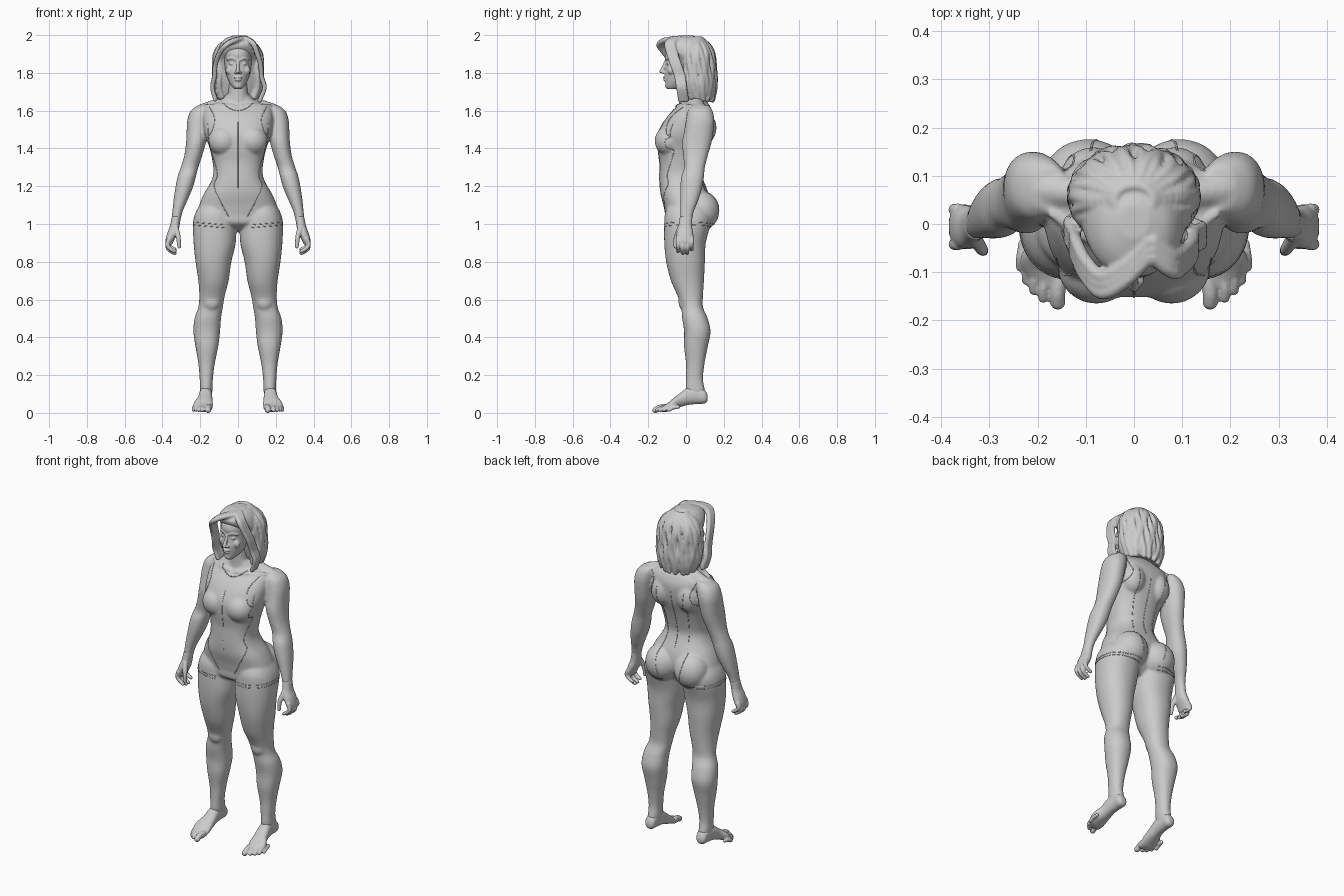
import bpy
import bmesh
import math
from mathutils import Vector
from mathutils.bvhtree import BVHTree

default_cube = bpy.data.objects.get("Cube")
if default_cube:
    bpy.data.objects.remove(default_cube, do_unlink=True)

UNIT = 0.01  # all part sizes below are in hundredths

clay = bpy.data.materials.new("clay_grey")
clay.use_nodes = True
clay.diffuse_color = (0.6, 0.6, 0.6, 1)
clay.node_tree.nodes["Principled BSDF"].inputs["Base Color"].default_value = clay.diffuse_color

# Unit ball reused by every rounded form
ball = bmesh.new()
bmesh.ops.create_icosphere(ball, subdivisions=3, radius=1)
BALL_VERTS = [v.co.copy() for v in ball.verts]
BALL_FACES = [[v.index for v in f.verts] for f in ball.faces]
ball.free()


class Part:
    """Collects overlapping closed forms that are fused into one skin."""

    def __init__(self):
        self.verts, self.faces = [], []

    def add(self, verts, faces):
        start = len(self.verts)
        self.verts += [Vector(v) * UNIT for v in verts]
        self.faces += [[start + i for i in face] for face in faces]

    def blob(self, centre, size):
        centre = Vector(centre)
        self.add([centre + Vector(a * b for a, b in zip(v, size)) for v in BALL_VERTS], BALL_FACES)

    def stroke(self, points, start_radius, end_radius, steps=6):
        path = spline(points, steps)
        for i, point in enumerate(path):
            t = i / (len(path) - 1)
            radius = start_radius + (end_radius - start_radius) * t
            self.blob(point, (radius, radius, radius))

    def tube(self, rows, along="z", power=2.2, sides=40):
        """Loft of rounded sections; a row is position, low/high, low/high."""
        verts, faces = [], []
        sections = spline(rows, 6)
        for k, u_low, u_high, v_low, v_high in sections:
            for i in range(sides):
                angle = math.tau * i / sides
                c, s = math.cos(angle), math.sin(angle)
                c = math.copysign(abs(c) ** (2 / power), c)
                s = math.copysign(abs(s) ** (2 / power), s)
                u = (u_low + u_high + (u_high - u_low) * c) / 2
                v = (v_low + v_high + (v_high - v_low) * s) / 2
                verts.append((u, v, k) if along == "z" else (u, k, v))
        for r in range(len(sections) - 1):
            for i in range(sides):
                a, b = r * sides + i, r * sides + (i + 1) % sides
                faces.append((a, b, b + sides, a + sides))
        last = len(verts) - sides
        faces += [list(range(sides)), list(range(last, len(verts)))]
        self.add(verts, faces)

    def finish(self, name, voxel, relax, mirrored=True):
        mesh = bpy.data.meshes.new(name)
        mesh.from_pydata(self.verts, [], self.faces)
        mesh.materials.append(clay)
        obj = bpy.data.objects.new(name, mesh)
        bpy.context.scene.collection.objects.link(obj)
        if mirrored:
            obj.modifiers.new("mirror", "MIRROR").use_mirror_merge = False
        skin = obj.modifiers.new("skin", "REMESH")
        skin.mode = "VOXEL"
        skin.voxel_size = voxel
        skin.use_smooth_shade = True
        soften = obj.modifiers.new("soften", "SMOOTH")
        soften.factor = 0.5
        soften.iterations = relax
        return obj


def spline(points, steps):
    """Smooth curve through points of any dimension."""
    pts = [Vector(p) for p in points]
    pts = [pts[0]] + pts + [pts[-1]]
    out = []
    for a, b, c, d in zip(pts, pts[1:], pts[2:], pts[3:]):
        for i in range(steps):
            t = i / steps
            out.append((b * 2 + (c - a) * t + (a * 2 - b * 5 + c * 4 - d) * t ** 2
                        + (b * 3 - a - c * 3 + d) * t ** 3) / 2)
    return out + [pts[-1]]


def centred(rows):
    """Rows of height, half width, front, back."""
    return [(z, -w, w, front, back) for z, w, front, back in rows]


# Body: torso, neck, arm and leg
body = Part()
body.tube(centred([
    (96, 4, -3, 5), (100, 17, -10, 9), (105, 21, -11, 12), (110, 20.5, -12, 13),
    (116, 18, -13.5, 12), (122, 14.5, -14, 9.5), (127, 13, -14, 8), (133, 13.5, -14, 9),
    (140, 15, -15, 11), (147, 17.5, -15, 13.5), (153, 18.5, -12.5, 14.5), (158, 18.5, -9, 14.5),
    (162, 17, -5, 13), (165, 10, -3, 11), (168, 6, -3, 9)]), power=2.4)
body.tube(centred([(160, 6, -4, 10), (166, 5.5, -3.5, 8), (172, 5, -3.5, 7), (179, 5, -4, 7)]))
body.tube([
    (163, 14, 21, 3, 12), (160, 14, 25, 1, 14), (155, 15, 26.8, 0, 15), (149, 16, 27.2, -1, 14.5),
    (143, 17, 27.5, -2, 13.5), (136, 19, 28.5, -1.5, 11.5), (130, 21, 30.3, -1, 10),
    (125, 22.3, 32, -2.5, 9.5), (119, 24, 33.2, -3, 8.5), (112, 27, 34.2, -3, 6.3),
    (106, 29.5, 34.8, -3, 4), (99, 31, 35.5, -3, 2.5)])
body.tube([
    (112, 4, 19, -8, 9), (106, 2, 22.5, -11, 13), (100, 1, 23.8, -11.5, 13),
    (90, 1.2, 23.5, -11.5, 10.5), (80, 3.5, 22.5, -10.5, 10), (70, 5, 21, -8, 9.5),
    (62, 7, 20.5, -4.5, 9), (56, 8, 21, -2.5, 9), (50, 9, 23, -2, 11.5), (43, 9.5, 23.6, -1, 13),
    (35, 10.5, 22.5, -1, 11.5), (26, 12.3, 21, 0, 9.8), (18, 13.3, 20.3, 0, 9),
    (12, 13.5, 20.2, 0, 10), (7, 14.5, 19.5, 2, 10)])
# Muscle and soft forms: buttock, bust, shoulder blade, kneecap
body.blob((9.5, 8, 107), (10, 9.7, 10.5))
body.blob((7.8, -9, 144), (8, 7.6, 8))
body.blob((8.5, 9, 151), (7, 7, 9))
body.blob((14, -1, 59), (4.5, 3, 5))
# Neck slope and collarbone
body.stroke([(3, 4, 168), (9, 6, 164), (18, 7, 160.5)], 3, 3.5)
body.stroke([(2, -5, 162.5), (9, -3.5, 163), (17, 2, 163)], 0.8, 0.8, 12)
body_object = body.finish("body", 0.007, 6)

# Hands: palm, four curled fingers, thumb
hands = Part()
hands.tube([(104, 30.4, 35, -3.2, 3.4), (99, 31, 36, -4, 3.2), (95, 32, 37.5, -5, 3.8),
            (91, 34, 38.4, -5, 4), (89, 35, 38, -4, 3)])
for y, drop in ((-4.2, 1), (-1.7, 0), (0.7, 0), (3, 2)):
    hands.stroke([(36.5, y, 92), (37.3, y, 88 + drop), (36, y, 86 + drop), (33.5, y, 84.5 + drop)], 1.3, 1)
hands.stroke([(33, -3, 98), (31.6, -5.2, 93), (31.2, -5.6, 88)], 1.6, 1)
hands.finish("hands", 0.004, 2)

# Feet: raised heel, arch, ball and toes
feet = Part()
feet.tube([(11.5, 15.5, 18.5, 6.5, 9), (10, 14, 20, 5, 12), (6, 13.8, 20.2, 4.7, 14),
           (1, 13.7, 20.7, 4.2, 13.5), (-3, 13.5, 21.5, 3, 10.5), (-7, 13.3, 23.5, 1.6, 7.5),
           (-10, 13.5, 23, 0.6, 5), (-13, 14, 20, 0.5, 3.5)], along="y")
for x, tip, radius in ((15.8, -16.2, 1.6), (18.8, -15.3, 1.1), (20.7, -13.7, 1.1),
                       (22.3, -11.7, 1), (23.5, -9, 1)):
    feet.stroke([(x - 0.5, tip + 5, 3.2), (x, tip + 2, 2.6), (x, tip, 1.5)], radius, radius)
feet.finish("feet", 0.004, 2)

# Head: skull and face
head = Part()
head.tube(centred([
    (171.5, 2, -10, -5), (173, 3.4, -10.8, -1), (176, 5.2, -11, 4), (180, 6.5, -11.2, 8),
    (185, 7.2, -10.5, 10), (190, 7.3, -11.2, 10.5), (194, 6.5, -9.5, 9.5), (197, 4, -6, 6)]))
head.stroke([(0, -10.8, 186), (0, -11.9, 183), (0, -13, 180.8)], 0.8, 1.1)      # nose
head.blob((1.2, -11.8, 180.2), (0.9, 1.1, 0.8))                                # nostril
head.blob((0, -11.2, 177.6), (2.3, 1, 0.6))                                    # upper lip
head.blob((0, -11, 176.3), (1.9, 1.1, 0.7))                                    # lower lip
head.blob((0, -9.6, 173.2), (2, 1.5, 1.6))                                     # chin
head.blob((4.4, -7.8, 181.3), (2.2, 2, 2.4))                                   # cheekbone
head.blob((3.1, -9.3, 184.8), (1.5, 1, 0.7))                                   # eye
head.stroke([(1.2, -10.5, 187), (3.4, -10, 187.8), (5.6, -8.2, 187)], 0.7, 0.5)  # brow
head.finish("head", 0.004, 2)

# Hair: main volume, wavy back locks, side-parted fringe
hair = Part()
hair.tube(centred([
    (166, 9, 3, 14), (169, 11.5, 1, 15.5), (175, 13, -1, 15.8), (182, 12.5, -3, 15),
    (187, 11.8, -5, 14.5), (191, 11, -9, 13.5), (195, 9.5, -11, 11.5), (198, 7, -8, 8),
    (199.7, 3, -3, 4)]))
LOCKS = 24
for i in range(LOCKS):
    lock = []
    for step in range(9):
        t = step / 8
        angle = math.radians(-35 + 250 * i / (LOCKS - 1)) + 0.07 * math.sin(9 * t + i * 2)
        spread = 12.6 * math.sqrt(math.sin(min(t * 4 + 0.1, math.pi / 2)))
        spread -= 2.5 * max(0, t - 0.8) * 5
        lock.append((spread * math.cos(angle), 5 + 1.5 * t + spread * 0.75 * math.sin(angle),
                     198.3 - t * (31 + 1.5 * math.sin(i * 3))))
    hair.stroke(lock, 1.1, 1.5, 5)
for shift in (0, 1.7, 3.4):
    left_fringe = [(4, -7, 198), (8, -10, 195.5), (10.3, -9, 190), (12, -7, 184),
                   (12.5, -5, 178), (14, -4, 172), (11.5, -3, 165.5)]
    right_fringe = [(3, -7, 198), (-2, -12, 197), (-6.5, -14.3, 194.5), (-10, -11, 190),
                    (-12, -7, 184), (-12.5, -5, 178), (-13.5, -3, 172), (-12, -2, 166)]
    for path in (left_fringe, right_fringe):
        hair.stroke([(x, y + shift, z + shift * 0.1) for x, y, z in path], 1.5, 1.2, 7)
hair.finish("hair", 0.005, 2, mirrored=False)

# Bodysuit seams: fine raised piping laid on the skin
surface = BVHTree.FromObject(body_object, bpy.context.evaluated_depsgraph_get())
piping = bpy.data.curves.new("bodysuit_seams", "CURVE")
piping.dimensions = "3D"
piping.bevel_depth = 0.0022
piping.bevel_resolution = 1
piping.materials.append(clay)


def lay_seam(rays):
    hits = [surface.ray_cast(Vector(o) * UNIT, Vector(d))[0] for o, d in rays]
    hits = [h for h in hits if h]
    if len(hits) > 1:
        line = piping.splines.new("POLY")
        line.points.add(len(hits) - 1)
        for point, hit in zip(line.points, hits):
            point.co = (*hit, 1)


centre_seam = [(0, 119), (0, 154)]
panel_front = [(16, 153), (15, 142), (11, 127), (12.5, 119), (5, 104)]
panel_back = [(9, 155), (8, 140), (7, 125), (9, 115), (7, 103)]
armhole = [(15, 162), (12.5, 156), (13.5, 150), (16, 146)]
neckline = [(0, 160), (4, 161), (8, 164)]
for front, paths in ((-1, (centre_seam, panel_front, armhole, neckline)),
                     (1, (centre_seam, panel_back, armhole))):
    for path in paths:
        for side in (1, -1):
            lay_seam([((side * x, front * 90, z), (0, -front, 0)) for x, z in spline(path, 10)])

# Shorts hems: double piping round each outer thigh
for side in (1, -1):
    for height in (98.5, 100):
        arc = [math.radians(a) for a in range(-115, 116, 5)]
        lay_seam([((side * 12, 0, height + math.cos(a)), (side * math.cos(a), math.sin(a), 0)) for a in arc])
seams = bpy.data.objects.new("bodysuit_seams", piping)
bpy.context.scene.collection.objects.link(seams)
